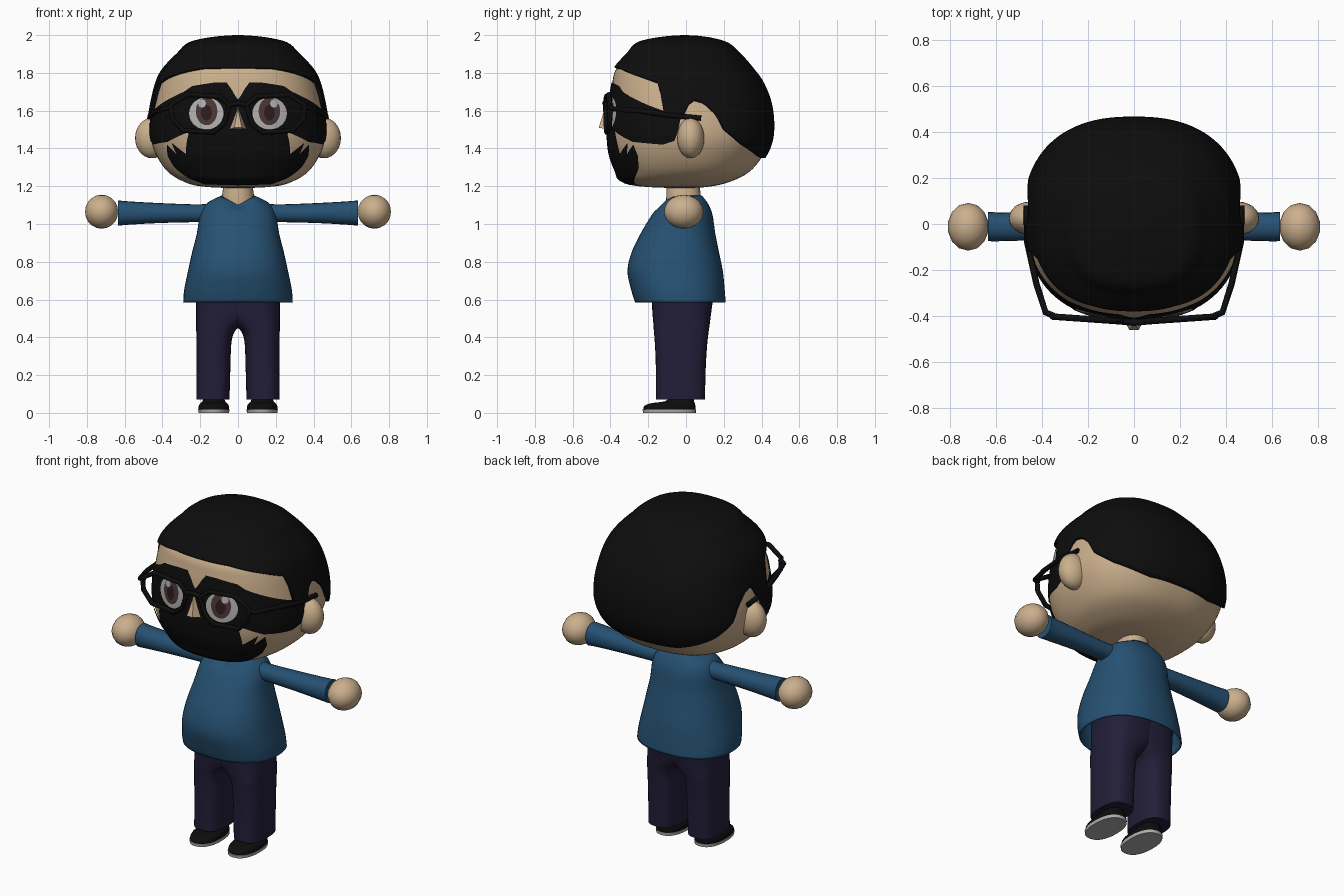
import bpy, bmesh, math
from mathutils import Vector

if "Cube" in bpy.data.objects:
    bpy.data.objects.remove(bpy.data.objects["Cube"])

def material(name, r, g, b):
    m = bpy.data.materials.new(name)
    m.diffuse_color = (r, g, b, 1)
    m.use_nodes = True
    m.node_tree.nodes["Principled BSDF"].inputs["Base Color"].default_value = m.diffuse_color
    return m

SKIN = material("skin", .60, .43, .265)
BLACK = material("black", .004, .004, .004)
SHIRT = material("blue_cloth", .019, .082, .17)
PANTS = material("dark_indigo", .016, .013, .04)
WHITE = material("eye_grey_white", .44, .44, .44)
IRIS = material("brown_iris", .075, .038, .038)
PUPIL = material("dark_pupil", .025, .012, .012)
SOLE = material("sole_grey", .42, .42, .42)

def sample(rows, u):
    """Smooth curve through section rows (z, centre x, half width, front, back)."""
    n = len(rows)
    i = min(int(u), n - 2)
    t = u - i
    def ext(a, b):  # continue past an end: mirrored at a closed pole, straight otherwise
        if a[2] == 0:
            return (b[0], b[1], -b[2], -b[3], -b[4])
        return tuple(2 * p - q for p, q in zip(a, b))
    p0 = rows[i - 1] if i > 0 else ext(rows[0], rows[1])
    p3 = rows[i + 2] if i + 2 < n else ext(rows[-1], rows[-2])
    return [.5 * (2 * b + (c - a) * t + (2 * a - 5 * b + 4 * c - d) * t * t + (3 * b - a - 3 * c + d) * t ** 3)
            for a, b, c, d in zip(p0, rows[i], rows[i + 1], p3)]

def find_u(rows, z):
    lo, hi = 0.0, len(rows) - 1.0
    for _ in range(30):
        mid = (lo + hi) / 2
        if sample(rows, mid)[0] < z:
            lo = mid
        else:
            hi = mid
    return lo

def power(v, e):
    return math.copysign(abs(v) ** e, v)

def point(sec, t, n, lift=0):
    """Superellipse point; t = 0 is the front, growing towards +x."""
    z, cx, w, yf, yb = sec
    x = cx + (w + lift) * power(math.sin(t), 2 / n)
    y = (yb - yf) / 2 - ((yf + yb) / 2 + lift) * power(math.cos(t), 2 / n)
    return Vector((x, y, z))

def finish(name, bm, mat, mirror=False):
    me = bpy.data.meshes.new(name)
    bm.to_mesh(me)
    bm.free()
    ob = bpy.data.objects.new(name, me)
    bpy.context.collection.objects.link(ob)
    me.materials.append(mat)
    if mirror:
        ob.modifiers.new("mirror", 'MIRROR').use_mirror_merge = False
    return ob

def skin_rings(rings, cap):
    bm = bmesh.new()
    vs = [[bm.verts.new(p) for p in r] for r in rings]
    k = len(vs[0])
    for a, b in zip(vs, vs[1:]):
        for i in range(k):
            j = (i + 1) % k
            bm.faces.new((a[i], a[j], b[j], b[i]))
    if cap:
        bm.faces.new(vs[0][::-1])
        bm.faces.new(vs[-1])
    bmesh.ops.remove_doubles(bm, verts=bm.verts, dist=1e-5)
    return bm

def loft(name, rows, mat, n=2.2, seg=32, sub=4, cap=True, mirror=False, sideways=False, deform=None):
    rings = []
    for k in range((len(rows) - 1) * sub + 1):
        sec = sample(rows, k / sub)
        ring = [point(sec, 2 * math.pi * i / seg, n) for i in range(seg)]
        if sideways:
            ring = [Vector((p.z, p.y, -p.x)) for p in ring]
        rings.append([deform(p) for p in ring] if deform else ring)
    return finish(name, skin_rings(rings, cap), mat, mirror)

def ball(name, loc, radii, mat, seg=24, rings=14):
    bm = bmesh.new()
    bmesh.ops.create_uvsphere(bm, u_segments=seg, v_segments=rings, radius=1)
    for v in bm.verts:
        v.co = Vector([c * r + l for c, r, l in zip(v.co, radii, loc)])
    return finish(name, bm, mat, True)

# Head
N = 2.4
HEAD = [(z, 0, w, f, b) for z, w, f, b in [
    (1.19, 0, 0, 0), (1.20, .20, .25, .14), (1.23, .30, .345, .25), (1.28, .375, .37, .34),
    (1.36, .43, .40, .405), (1.45, .462, .412, .44), (1.55, .462, .413, .445), (1.65, .445, .405, .43),
    (1.75, .42, .39, .39), (1.82, .385, .37, .34), (1.90, .31, .30, .27), (1.95, .22, .22, .18), (1.98, 0, 0, 0)]]
loft("head", HEAD, SKIN, N, 96, 6, cap=False)

# Hair cap, each column running from the hairline up to the crown
HAIR = [(z + .02 * (z > 1.93), 0, w + .018 * (w > 0), f + .018 * (w > 0), b + .022 * (w > 0)) for z, _, w, f, b in HEAD]
LINE = [(-.5, 1.835), (-.40, 1.83), (-.14, 1.745), (-.12, 1.58), (-.01, 1.58), (.03, 1.66), (.10, 1.64),
        (.16, 1.58), (.2, 1.5), (.3, 1.42), (.43, 1.35), (.6, 1.345)]
def hairline(y):
    for (a, za), (b, zb) in zip(LINE, LINE[1:]):
        if y <= b:
            return za + (zb - za) * (y - a) / (b - a)
mid = sample(HAIR, find_u(HAIR, 1.6))
cols = []
for i in range(160):
    t = 2 * math.pi * i / 160
    u0, top = find_u(HAIR, hairline(point(mid, t, N).y)), len(HAIR) - 1
    cols.append([point(sample(HAIR, u0 + (top - u0) * k / 28), t, N) for k in range(29)])
hair = finish("hair", skin_rings(list(zip(*cols)), False), BLACK)
m = hair.modifiers.new("thickness", 'SOLIDIFY')
m.thickness, m.offset = .022, -1

# Painted face plates, laid on the head from front (x, z) or side (y, z) points
def front(x, z):
    w = sample(HEAD, find_u(HEAD, z))[2]
    return math.asin(min(1, x / w) ** (N / 2)), z

def side(y, z):
    s = sample(HEAD, find_u(HEAD, z))
    c = ((s[4] - s[3]) / 2 - y) / ((s[3] + s[4]) / 2)
    return math.acos(max(-1, min(1, power(c, N / 2)))), z

def plate(name, pts, mat, lift):
    out = bmesh.new()
    for sgn in (1, -1):
        bm = bmesh.new()
        bm.faces.new([bm.verts.new((t, 0, z)) for t, z in pts])
        bmesh.ops.triangulate(bm, faces=bm.faces[:])
        for axis, start, step, count in ((Vector((1, 0, 0)), 0, .06, 30), (Vector((0, 0, 1)), 1.2, .015, 38)):
            for k in range(count):
                bmesh.ops.bisect_plane(bm, geom=bm.verts[:] + bm.edges[:] + bm.faces[:],
                                       plane_co=axis * (start + step * k), plane_no=axis)
        new = {}
        for v in bm.verts:
            p = point(sample(HEAD, find_u(HEAD, v.co.z)), v.co.x, N, lift)
            new[v] = out.verts.new((sgn * p.x, p.y, p.z))
        for f in bm.faces:
            g = out.faces.new([new[v] for v in f.verts])
            g.normal_update()
            if g.normal.dot(g.calc_center_median() - Vector((0, 0, 1.55))) < 0:
                g.normal_flip()
        bm.free()
    return finish(name, out, mat)

def oval(x, z, rx, rz, k=28):
    return [front(x + rx * math.cos(2 * math.pi * i / k), z + rz * math.sin(2 * math.pi * i / k)) for i in range(k)]

plate("brow_band", [front(0, 1.66), front(.035, 1.715), front(.06, 1.75), front(.13, 1.748), front(.24, 1.73),
      side(-.33, 1.70), side(-.12, 1.60), side(-.02, 1.60), side(-.04, 1.5), side(-.06, 1.44),
      side(-.12, 1.42), side(-.28, 1.435), front(.31, 1.465), front(.25, 1.49), front(0, 1.49)], BLACK, .005)
plate("beard", [front(x, z) for x, z in [
      (0, 1.205), (.17, 1.21), (.25, 1.24), (.33, 1.30), (.365, 1.36), (.37, 1.42), (.32, 1.37), (.345, 1.43),
      (.27, 1.37), (.30, 1.33), (.235, 1.34), (.25, 1.30), (.19, 1.345), (.235, 1.40), (.25, 1.50), (0, 1.50),
      (0, 1.41), (.17, 1.41), (.165, 1.29), (.14, 1.315), (.10, 1.27), (.07, 1.315), (.035, 1.285), (0, 1.305)]],
      BLACK, .008)
plate("eye_white", oval(.165, 1.585, .09, .085), WHITE, .007)
plate("iris", oval(.163, 1.597, .056, .074), IRIS, .009)
plate("pupil", oval(.163, 1.59, .028, .042), PUPIL, .011)
plate("eye_glint", oval(.185, 1.638, .02, .022, 16), WHITE, .013)

# Nose wedge
bm = bmesh.new()
v = [bm.verts.new(p) for p in [(0, -.405, 1.63), (-.052, -.405, 1.50), (.052, -.405, 1.50),
                               (-.02, -.462, 1.51), (.02, -.462, 1.51), (0, -.43, 1.615)]]
for f in [(0, 1, 3, 5), (0, 5, 4, 2), (5, 3, 4), (1, 2, 4, 3), (0, 2, 1)]:
    bm.faces.new([v[i] for i in f])
bmesh.ops.recalc_face_normals(bm, faces=bm.faces[:])
finish("nose", bm, SKIN)

# Ears
ball("ears", (.455, .025, 1.455), (.09, .072, .107), SKIN)

# Glasses: lens rims, bridge and temples as round wire
def wire(name, paths, radius):
    cu = bpy.data.curves.new(name, 'CURVE')
    cu.dimensions, cu.bevel_depth, cu.bevel_resolution = '3D', radius, 2
    cu.use_fill_caps = True
    for pts, cyclic in paths:
        s = cu.splines.new('POLY')
        s.points.add(len(pts) - 1)
        for p, c in zip(s.points, pts):
            p.co = (*c, 1)
        s.use_cyclic_u = cyclic
    ob = bpy.data.objects.new(name, cu)
    bpy.context.collection.objects.link(ob)
    cu.materials.append(BLACK)

RIM = [(.045, 1.63), (.10, 1.675), (.27, 1.685), (.355, 1.63), (.35, 1.56), (.29, 1.495), (.13, 1.485), (.075, 1.53)]
TEMPLE = [(.35, -.40, 1.62), (.385, -.385, 1.61), (.425, -.26, 1.60), (.465, -.08, 1.575), (.468, .08, 1.56)]
wire("glasses_rims", [([(s * x, -.428 + .07 * x, z) for x, z in RIM], True) for s in (1, -1)]
     + [([(-.05, -.425, 1.63), (0, -.43, 1.64), (.05, -.425, 1.63)], False)], .014)
wire("glasses_temples", [([(s * x, y, z) for x, y, z in TEMPLE], False) for s in (1, -1)], .014)

# Neck and shirt with a dipped collar
loft("neck", [(1.03, 0, .085, .10, .08), (1.12, 0, .088, .105, .08), (1.23, 0, .072, .10, .07)], SKIN)
def collar(p):
    if p.z > 1.07 and p.y < 0:
        p.z -= .05 * max(0, 1 - abs(p.x) / .09) * min(1, (p.z - 1.07) / .07)
    return p
shirt = loft("shirt", [(.585, 0, .29, .27, .21), (.65, 0, .285, .29, .205), (.75, 0, .265, .31, .195),
      (.85, 0, .243, .288, .175), (.95, 0, .218, .24, .155), (1.05, 0, .20, .18, .14), (1.11, 0, .165, .135, .115),
      (1.15, 0, .09, .11, .085)], SHIRT, 2.3, 48, 4, cap=False, deform=collar)
m = shirt.modifiers.new("thickness", 'SOLIDIFY')
m.thickness, m.offset = .008, -1

# Sleeves and hands
loft("sleeves", [(.12, -1.06, .05, .06, .04), (.22, -1.057, .047, .062, .042), (.42, -1.058, .053, .07, .047),
     (.58, -1.058, .062, .075, .05), (.635, -1.058, .067, .075, .053)], SHIRT, 2.2, 20, 4, mirror=True, sideways=True)
ball("hands", (.722, -.012, 1.065), (.09, .104, .09), SKIN, 14, 10)

# Trouser legs merging at the hips
loft("trousers", [(z, (a + b) / 2, (b - a) / 2, f, k) for z, a, b, f, k in [
     (.07, .045, .22, .16, .10), (.25, .04, .22, .16, .105), (.37, .035, .22, .165, .113), (.43, .018, .221, .17, .12),
     (.465, -.02, .222, .172, .125), (.52, -.08, .222, .177, .132), (.65, -.12, .222, .185, .15)]],
     PANTS, 2.8, 32, 4, mirror=True)

# Shoes and soles
loft("shoes", [(.015, .128, .08, .225, .05), (.035, .128, .08, .222, .05), (.05, .128, .072, .19, .047),
     (.062, .128, .06, .11, .042), (.085, .128, .055, .09, .04)], BLACK, 2.3, 28, 3, mirror=True)
loft("soles", [(0, .128, .081, .228, .052), (.018, .128, .083, .23, .053)], SOLE, 2.3, 28, 1, mirror=True)

# Smooth shading with sharp edges kept
for ob in bpy.context.collection.objects:
    if ob.type == 'MESH':
        ob.select_set(True)
        bpy.context.view_layer.objects.active = ob
bpy.ops.object.shade_smooth_by_angle(angle=math.radians(40))
